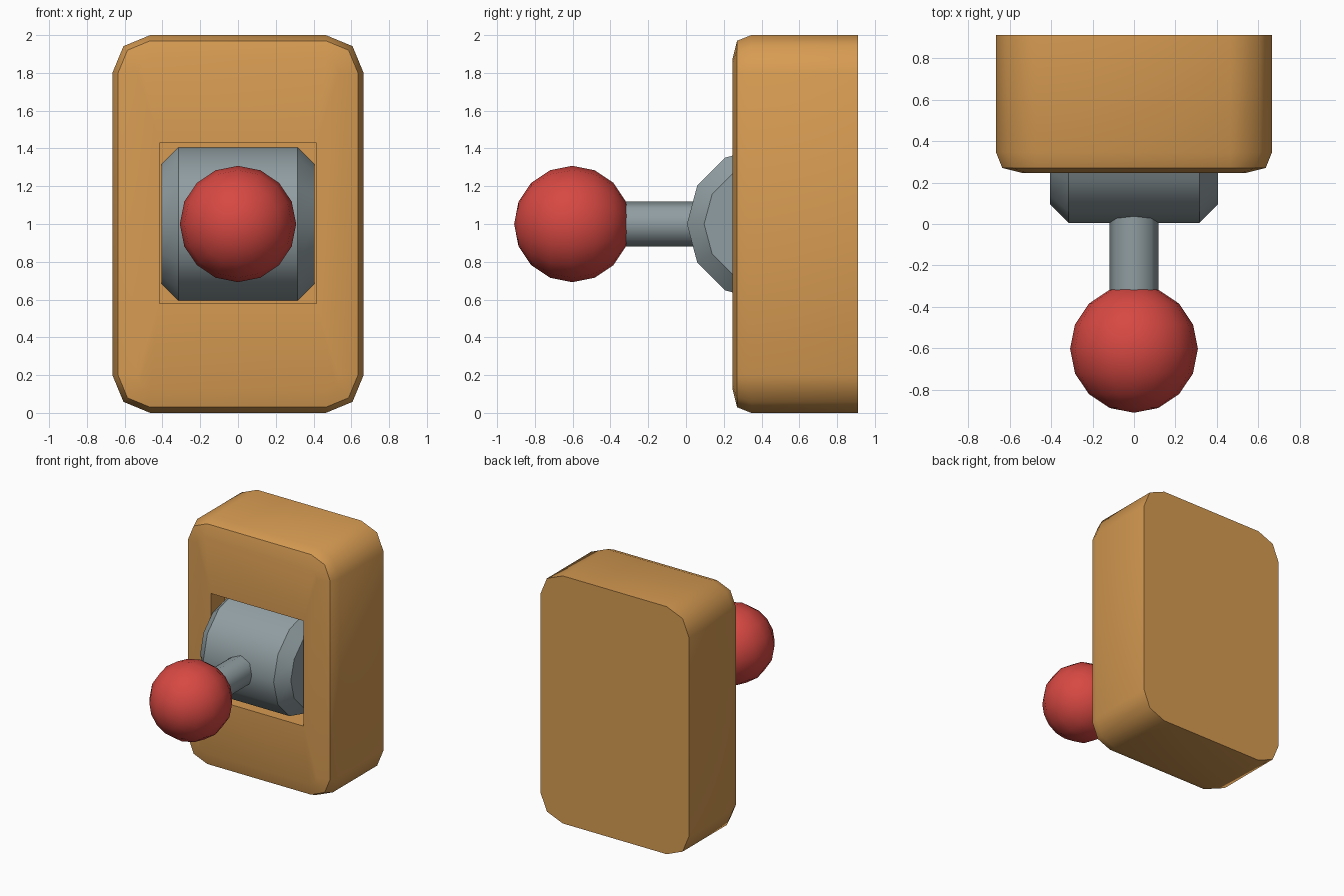
import bpy, bmesh, math

if "Cube" in bpy.data.objects:
    bpy.data.objects.remove(bpy.data.objects["Cube"])


def material(name, rgb):
    m = bpy.data.materials.new(name)
    m.diffuse_color = (*rgb, 1)
    m.use_nodes = True
    m.node_tree.nodes["Principled BSDF"].inputs["Base Color"].default_value = m.diffuse_color
    return m


WOOD = material("orange_wood", (0.68, 0.33, 0.085))
METAL = material("grey_metal", (0.28, 0.34, 0.36))
RED = material("red_knob", (0.68, 0.065, 0.055))


def finish(obj, name, mat, angle):
    obj.name = name
    obj.data.materials.append(mat)
    bpy.ops.object.select_all(action="DESELECT")
    obj.select_set(True)
    bpy.context.view_layer.objects.active = obj
    bpy.ops.object.shade_smooth_by_angle(angle=math.radians(angle))


def from_bmesh(bm, name, mat, angle):
    bmesh.ops.recalc_face_normals(bm, faces=bm.faces)
    me = bpy.data.meshes.new(name)
    bm.to_mesh(me)
    bm.free()
    obj = bpy.data.objects.new(name, me)
    bpy.context.collection.objects.link(obj)
    finish(obj, name, mat, angle)


def bridge(bm, a, b):
    n = len(a)
    for i in range(n):
        j = (i + 1) % n
        bm.faces.new((a[i], a[j], b[j], b[i]))


CORNERS = [(1, 1), (-1, 1), (-1, -1), (1, -1)]

# Housing: rounded block with a softened front rim and a square pocket
bm = bmesh.new()


def outline(inset, y):
    ring = []
    for k, (sx, sz) in enumerate(CORNERS):
        for step in range(3):
            a = math.radians(90 * k + 45 * step)
            r = 0.2 - inset
            ring.append(bm.verts.new((sx * 0.465 + r * math.cos(a), y,
                                      1 + sz * 0.8 + r * math.sin(a))))
    return ring


def square(y):
    return [bm.verts.new((sx * 0.415, y, 1.005 + sz * 0.425)) for sx, sz in CORNERS]


rings = [outline(d, y) for d, y in ((0, 0.91), (0, 0.345), (0.03, 0.27), (0.13, 0.245))]
for a, b in zip(rings, rings[1:]):
    bridge(bm, a, b)
bm.faces.new(rings[0])
front, hole, floor = rings[-1], square(0.245), square(0.42)
for k in range(4):
    c = front[3 * k:3 * k + 3]
    bm.faces.new((hole[k], c[0], c[1]))
    bm.faces.new((hole[k], c[1], c[2]))
    bm.faces.new((hole[k], c[2], front[(3 * k + 3) % 12], hole[(k + 1) % 4]))
bridge(bm, hole, floor)
bm.faces.new(floor)
from_bmesh(bm, "housing", WOOD, 50)

# Pivot drum: front half of a twelve-sided chamfered cylinder
bm = bmesh.new()
arcs = []
for x, r in ((-0.405, 0.315), (-0.315, 0.406), (0.315, 0.406), (0.405, 0.315)):
    arcs.append([bm.verts.new((x, 0.411 - r * math.cos(math.radians(t)),
                               1 + r * math.sin(math.radians(t))))
                 for t in range(-90, 91, 30)])
for a, b in zip(arcs, arcs[1:]):
    bridge(bm, a, b)
bm.faces.new(arcs[0])
bm.faces.new(arcs[-1])
from_bmesh(bm, "pivot_drum", METAL, 40)

# Lever shaft
bpy.ops.mesh.primitive_cylinder_add(vertices=8, radius=0.119, depth=0.42,
                                    location=(0, -0.14, 1),
                                    rotation=(math.pi / 2, 0, 0))
finish(bpy.context.object, "lever_shaft", METAL, 50)

# Ball knob
bpy.ops.mesh.primitive_uv_sphere_add(segments=16, ring_count=8, radius=0.308,
                                     location=(0, -0.602, 1),
                                     rotation=(math.pi / 2, 0, 0))
finish(bpy.context.object, "ball_knob", RED, 50)
